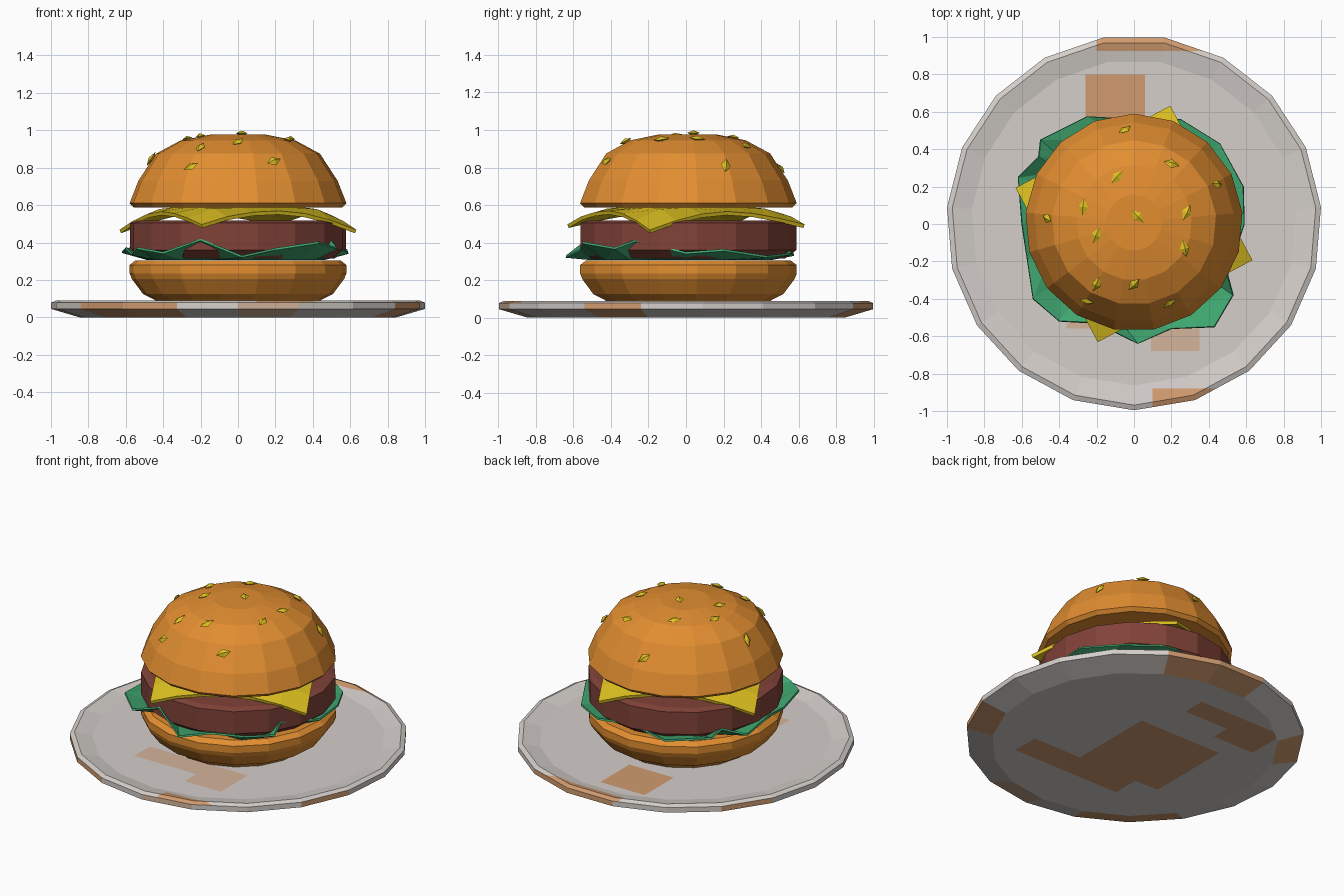
import bpy, bmesh, math, random
from mathutils import Vector, Matrix

if "Cube" in bpy.data.objects:
    bpy.data.objects.remove(bpy.data.objects["Cube"])

random.seed(4)


def material(name, r, g, b):
    m = bpy.data.materials.new(name)
    m.diffuse_color = (r, g, b, 1)
    m.use_nodes = True
    m.node_tree.nodes["Principled BSDF"].inputs["Base Color"].default_value = m.diffuse_color
    return m


BUN = material("bun orange", 0.76, 0.27, 0.03)
PATTY = material("meat brown", 0.22, 0.055, 0.04)
CHEESE = material("cheese yellow", 0.74, 0.54, 0.015)
LETTUCE = material("lettuce green", 0.05, 0.38, 0.16)
PLATE = material("plate grey", 0.66, 0.62, 0.59)
STAIN = material("sauce stain", 0.64, 0.33, 0.16)
FAINT = material("faint stain", 0.66, 0.46, 0.33)


def finish(bm, name, *mats, thickness=0):
    bmesh.ops.recalc_face_normals(bm, faces=bm.faces)
    me = bpy.data.meshes.new(name)
    bm.to_mesh(me)
    bm.free()
    ob = bpy.data.objects.new(name, me)
    bpy.context.collection.objects.link(ob)
    for m in mats:
        me.materials.append(m)
    if thickness:
        s = ob.modifiers.new("thickness", 'SOLIDIFY')
        s.thickness = thickness
        s.offset = 0
    return ob


def lathe(profile, n, start, cy):
    """Faceted turned solid with flat caps; profile is (radius, z)."""
    bm = bmesh.new()
    rings = []
    for r, z in profile:
        rings.append([bm.verts.new((r * math.cos(start + i * math.tau / n),
                                    cy + r * math.sin(start + i * math.tau / n), z))
                      for i in range(n)])
    for a, b in zip(rings, rings[1:]):
        for i in range(n):
            j = (i + 1) % n
            bm.faces.new((a[i], a[j], b[j], b[i]))
    bm.faces.new(rings[0])
    bm.faces.new(rings[-1])
    bmesh.ops.recalc_face_normals(bm, faces=bm.faces)
    return bm


# Plate: 19 sides, cut along the stain edges and coloured by region
SIDES = 19
bm = lathe([(0.85, 0), (1.003, 0.045), (1.003, 0.078), (0.975, 0.09),
            (0.87, 0.068)], SIDES, -math.pi / 2, 0.007)
top_stains = [(-0.26, 0.06, 0.5, 0.8, 1), (-0.2, 0.43, 0.925, 1.1, 1),
              (0.1, 0.43, -1.1, -0.88, 1), (0.09, 0.35, -0.68, -0.4, 2),
              (-0.36, 0.09, -0.56, -0.4, 2)]
base_stains = [(-0.28, 0.5, -0.5, -0.32, 1), (-0.45, 0.15, -0.32, 0.25, 1),
               (-0.5, 0.02, 0.5, 0.65, 1), (-0.6, -0.3, 0.38, 0.65, 1)]
for axis, ids in ((0, (0, 1)), (1, (2, 3))):
    for v in sorted({s[i] for s in top_stains + base_stains for i in ids}):
        d = Vector((1 - axis, axis, 0))
        bmesh.ops.bisect_plane(bm, geom=bm.verts[:] + bm.edges[:] + bm.faces[:],
                               dist=1e-5, plane_co=d * v, plane_no=d)
bm.normal_update()
for f in bm.faces:
    c, nz = f.calc_center_median(), f.normal.z
    if nz > 0.5 or nz < -0.99:
        for x0, x1, y0, y1, m in (top_stains if nz > 0 else base_stains):
            if x0 < c.x < x1 and y0 < c.y < y1:
                f.material_index = m
    else:
        az = math.atan2(c.y - 0.007, c.x) + math.pi / 2
        k = int((az % math.tau) / math.tau * SIDES)
        f.material_index = 1 if k in (3, 8, 9, 12, 16, 17) else 2 if k == 0 else 0
finish(bm, "plate", PLATE, STAIN, FAINT)

# Buns and patty: 17 sides
CY = 0.008
finish(lathe([(0.42, 0.069), (0.45, 0.095), (0.51, 0.125), (0.57, 0.205),
              (0.582, 0.235), (0.582, 0.28), (0.55, 0.305)], 17, math.pi / 2, CY),
       "bottom_bun", BUN)
finish(lathe([(0.52, 0.315), (0.58, 0.36), (0.58, 0.505), (0.54, 0.517)],
             17, math.pi / 2, CY), "patty", PATTY)
dome = [(0.582, 0.61), (0.535, 0.73), (0.44, 0.875), (0.31, 0.945), (0.15, 0.977)]
finish(lathe([(0.56, 0.588)] + dome, 17, math.pi / 2, CY), "top_bun", BUN)

# Lettuce: wavy rim points (x, y, z) around a flat centre
rim = [(-0.62, 0.25, 0.35), (-0.60, 0, 0.37), (-0.57, -0.2, 0.34), (-0.54, -0.4, 0.37),
       (-0.40, -0.52, 0.345), (-0.20, -0.53, 0.415), (0.02, -0.64, 0.325),
       (0.20, -0.56, 0.365), (0.43, -0.55, 0.40), (0.53, -0.38, 0.37),
       (0.50, -0.27, 0.41), (0.59, 0, 0.345), (0.585, 0.2, 0.36), (0.46, 0.43, 0.325),
       (0.25, 0.56, 0.34), (0, 0.56, 0.37), (-0.25, 0.575, 0.335), (-0.50, 0.45, 0.37),
       (-0.51, 0.36, 0.40)]
bm = bmesh.new()
outer = [bm.verts.new(p) for p in rim]
inner = [bm.verts.new((x * 0.78, y * 0.78, 0.312)) for x, y, z in rim]
for i in range(len(rim)):
    j = (i + 1) % len(rim)
    bm.faces.new((inner[i], outer[i], outer[j]))
    bm.faces.new((inner[i], outer[j], inner[j]))
bm.faces.new(inner)
finish(bm, "lettuce", LETTUCE, thickness=0.012)

# Cheese: square slice turned, with drooping corners
bm = bmesh.new()
bmesh.ops.create_grid(bm, x_segments=6, y_segments=6, size=0.465)
turn = Matrix.Rotation(math.radians(28), 3, 'Z')
for v in bm.verts:
    v.co = turn @ v.co
    r = v.co.length
    side = abs(v.co.x) / max(r, 0.01)
    v.co.z = 0.578 - max(0, r - 0.42) * (0.33 + 0.18 * side)
finish(bm, "cheese", CHEESE, thickness=0.02)

# Sesame seeds: small faceted diamonds lying on the dome
spots = [(-0.05, 0.5), (0.2, 0.32), (0.44, 0.21), (-0.09, 0.25), (-0.27, 0.09),
         (-0.46, 0.03), (0.02, 0.04), (0.28, 0.06), (-0.2, -0.06), (0.27, -0.13),
         (-0.2, -0.32), (0, -0.32), (-0.25, -0.41), (0.19, -0.42)]
bm = bmesh.new()
slope = dome + [(0, 0.979)]
for x, y in spots:
    r = math.hypot(x, y - CY)
    for (r0, z0), (r1, z1) in zip(slope, slope[1:]):
        if r1 <= r <= r0:
            z = z0 + (z1 - z0) * (r0 - r) / (r0 - r1)
            out = Vector((x, y - CY, 0)).normalized()
            normal = (out * (z1 - z0) + Vector((0, 0, r0 - r1))).normalized()
    rot = normal.to_track_quat('Z', 'Y').to_matrix().to_4x4()
    spin = Matrix.Rotation(random.uniform(0, math.pi), 4, 'Z')
    place = Matrix.Translation((x, y, z)) @ rot @ spin
    ring = [bm.verts.new(place @ Vector(p)) for p in
            ((0.046, 0, 0.006), (0, 0.027, 0.006), (-0.046, 0, 0.006), (0, -0.027, 0.006))]
    for h in (0.02, -0.012):
        tip = bm.verts.new(place @ Vector((0, 0, h)))
        for i in range(4):
            bm.faces.new((ring[i], ring[(i + 1) % 4], tip))
finish(bm, "sesame_seeds", CHEESE)
